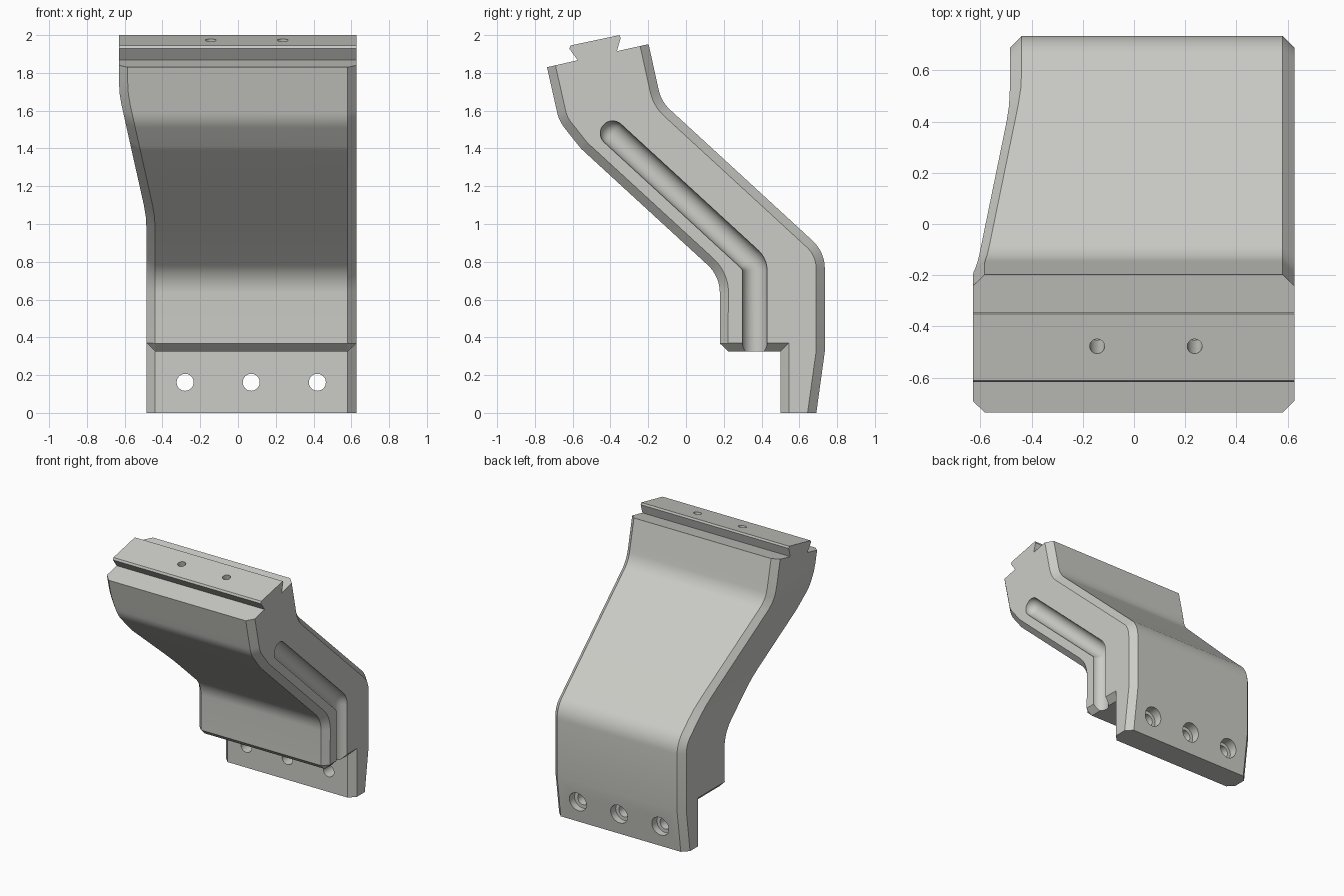
import bpy, bmesh, math
from mathutils import Vector, Matrix
from mathutils.geometry import intersect_line_line_2d as _unused_hit

if "Cube" in bpy.data.objects:
    bpy.data.objects.remove(bpy.data.objects["Cube"])

CH = 0.046          # edge chamfer
X_R, X_L = 0.627, -0.63

# Side profile, counter-clockwise: (y, z, fillet radius, inset of the edge that follows)
PROFILE = [
    (0.50, 0.0, 0, 0), (0.69, 0.0, 0, CH), (0.735, 0.325, 0, CH),
    (0.735, 0.852, 0.2, CH), (-0.131, 1.648, 0.2, CH),
    # dovetail rail on the top
    (-0.198, 1.952, 0, 0), (-0.366, 1.915, 0, 0), (-0.346, 1.985, 0, 0),
    (-0.352, 2.0, 0, 0), (-0.612, 1.945, 0, 0), (-0.618, 1.928, 0, 0),
    (-0.573, 1.867, 0, 0),
    # front side and underside
    (-0.736, 1.83, 0, CH), (-0.672, 1.545, 0.2, CH), (-0.557, 1.40, 0.2, CH),
    (0.179, 0.724, 0.2, CH), (0.179, 0.368, 0, 0.0313), (0.225, 0.325, 0, CH),
    (0.50, 0.325, 0, CH),
]
# How far the left side moves in, by height
TAPER = [(1.75, 0), (1.69, 0.0033), (1.63, 0.0134), (1.10, 0.1316), (1.04, 0.1417), (0.98, 0.145)]


def cross(a, b):
    return a.x * b.y - a.y * b.x


def inset(pts, offs):
    """Move each edge inwards by its own distance and re-intersect neighbours."""
    n, out = len(pts), []
    for i in range(n):
        p = pts[i]
        d0 = (p - pts[i - 1]).normalized()
        d1 = (pts[(i + 1) % n] - p).normalized()
        a = p + Vector((-d0.y, d0.x)) * offs[i - 1]
        b = p + Vector((-d1.y, d1.x)) * offs[i]
        out.append(a + d0 * (cross(b - a, d1) / cross(d0, d1)))
    return out


def fillet(pts, radii, steps=8):
    """Round the corners that have a radius."""
    n, out = len(pts), []
    for i, (p, r) in enumerate(zip(pts, radii)):
        if not r:
            out.append(p.copy())
            continue
        d0 = (p - pts[i - 1]).normalized()
        d1 = (pts[(i + 1) % n] - p).normalized()
        turn = math.atan2(cross(d0, d1), d0.dot(d1))
        s = math.copysign(1, turn)
        a = p - d0 * r * math.tan(abs(turn) / 2)
        c = a + Vector((-d0.y, d0.x)) * r * s
        for k in range(steps + 1):
            out.append(c + Matrix.Rotation(turn * k / steps, 2) @ (a - c))
    return out


def make_object(name, bm):
    bmesh.ops.recalc_face_normals(bm, faces=bm.faces)
    me = bpy.data.meshes.new(name)
    bm.to_mesh(me)
    bm.free()
    ob = bpy.data.objects.new(name, me)
    bpy.context.collection.objects.link(ob)
    return ob


def loft(bm, rings):
    """Closed skin over rings of points, capped at both ends."""
    vs = [[bm.verts.new(p) for p in ring] for ring in rings]
    n = len(vs[0])
    for a, b in zip(vs, vs[1:]):
        for i in range(n):
            j = (i + 1) % n
            bm.faces.new((a[i], a[j], b[j], b[i]))
    bm.faces.new(vs[0][::-1])
    bm.faces.new(vs[-1])


def shift(z):
    if z >= TAPER[0][0]:
        return 0
    for (z0, s0), (z1, s1) in zip(TAPER, TAPER[1:]):
        if z >= z1:
            return s0 + (s1 - s0) * (z0 - z) / (z0 - z1)
    return TAPER[-1][1]


# Bracket body: chamfered slab, cut at the taper heights, left side moved in
corners = [Vector(p[:2]) for p in PROFILE]
inner = inset(corners, [p[3] for p in PROFILE])
radii = [p[2] for p in PROFILE]
radii_in = []
for i, r in enumerate(radii):
    turn = cross(corners[i] - corners[i - 1], corners[(i + 1) % len(corners)] - corners[i])
    radii_in.append(r - math.copysign(CH, turn) if r else 0)
outline, outline_in = fillet(corners, radii), fillet(inner, radii_in)

bm = bmesh.new()
loft(bm, [[(x, p.x, p.y) for p in ring] for x, ring in (
    (X_L, outline_in), (X_L + CH, outline), (X_R - CH, outline), (X_R, outline_in))])
bmesh.ops.remove_doubles(bm, verts=bm.verts, dist=0.002)
for z, _ in TAPER:
    bmesh.ops.bisect_plane(bm, geom=bm.verts[:] + bm.edges[:] + bm.faces[:], dist=1e-5,
                           plane_co=(0, 0, z), plane_no=(0, 0, 1))
for v in bm.verts:
    if v.co.x < 0:
        v.co.x += shift(v.co.z)
body = make_object("bracket_body", bm)

mat = bpy.data.materials.new("light grey")
mat.diffuse_color = (0.60, 0.60, 0.57, 1)
mat.use_nodes = True
mat.node_tree.nodes["Principled BSDF"].inputs["Base Color"].default_value = mat.diffuse_color
body.data.materials.append(mat)


def cut(cutter):
    cutter.data.materials.append(mat)
    cutter.hide_render = True
    cutter.hide_viewport = False
    m = body.modifiers.new(cutter.name, 'BOOLEAN')
    m.operation, m.solver, m.object = 'DIFFERENCE', 'EXACT', cutter


def cylinder(name, centre, axis, r, length):
    bm = bmesh.new()
    rot = Vector((0, 0, 1)).rotation_difference(Vector(axis)).to_matrix().to_4x4()
    bmesh.ops.create_cone(bm, cap_ends=True, segments=32, radius1=r, radius2=r, depth=length,
                          matrix=Matrix.Translation(centre) @ rot)
    return make_object(name, bm)


# Round-bottomed cable groove on the right side
R = 0.066
path = [Vector((-0.388, 1.48)), Vector((0.364, 0.789)), Vector((0.364, 0.2))]
line = fillet(path, [0, 0.085, 0])
start = (path[1] - path[0]).normalized()
stations = []
for k in range(1, 9):                       # rounded upper end
    a = math.pi / 2 * k / 8
    stations.append((path[0] - start * R * math.cos(a), start, R * math.sin(a)))
for i in range(1, len(line)):
    d0 = (line[i] - line[i - 1]).normalized()
    d1 = (line[min(i + 1, len(line) - 1)] - line[i]).normalized() if i < len(line) - 1 else d0
    stations.append((line[i], (d0 + d1).normalized(), R))
rings = []
for c, d, r in stations:
    ring = []
    for k in range(32):
        a = math.tau * (k + 0.5) / 32
        s = r * math.sin(a)
        ring.append((X_R + r * math.cos(a), c.x - d.y * s, c.y + d.x * s))
    rings.append(ring)
bm = bmesh.new()
loft(bm, rings)
cut(make_object("groove_cutter", bm))

# Counterbored screw holes through the lower lip
for x in (-0.28, 0.07, 0.42):
    cut(cylinder("screw_hole_cutter", (x, 0.6, 0.162), (0, 1, 0), 0.045, 0.5))
    cut(cylinder("counterbore_cutter", (x, 0.75, 0.162), (0, 1, 0), 0.072, 0.2))

# Pin holes in the top rail
up = Vector((0, -0.208, 0.978))
for x in (-0.144, 0.237):
    cut(cylinder("pin_hole_cutter", Vector((x, -0.478, 1.973)) - up * 0.1, up, 0.029, 0.3))

# Apply the cuts, drop the helpers, shade smooth with sharp edges
bpy.context.view_layer.objects.active = body
body.select_set(True)
for m in list(body.modifiers):
    bpy.ops.object.modifier_apply(modifier=m.name)
for ob in list(bpy.data.objects):
    if ob != body:
        bpy.data.objects.remove(ob)
bpy.ops.object.shade_smooth_by_angle(angle=math.radians(28))
